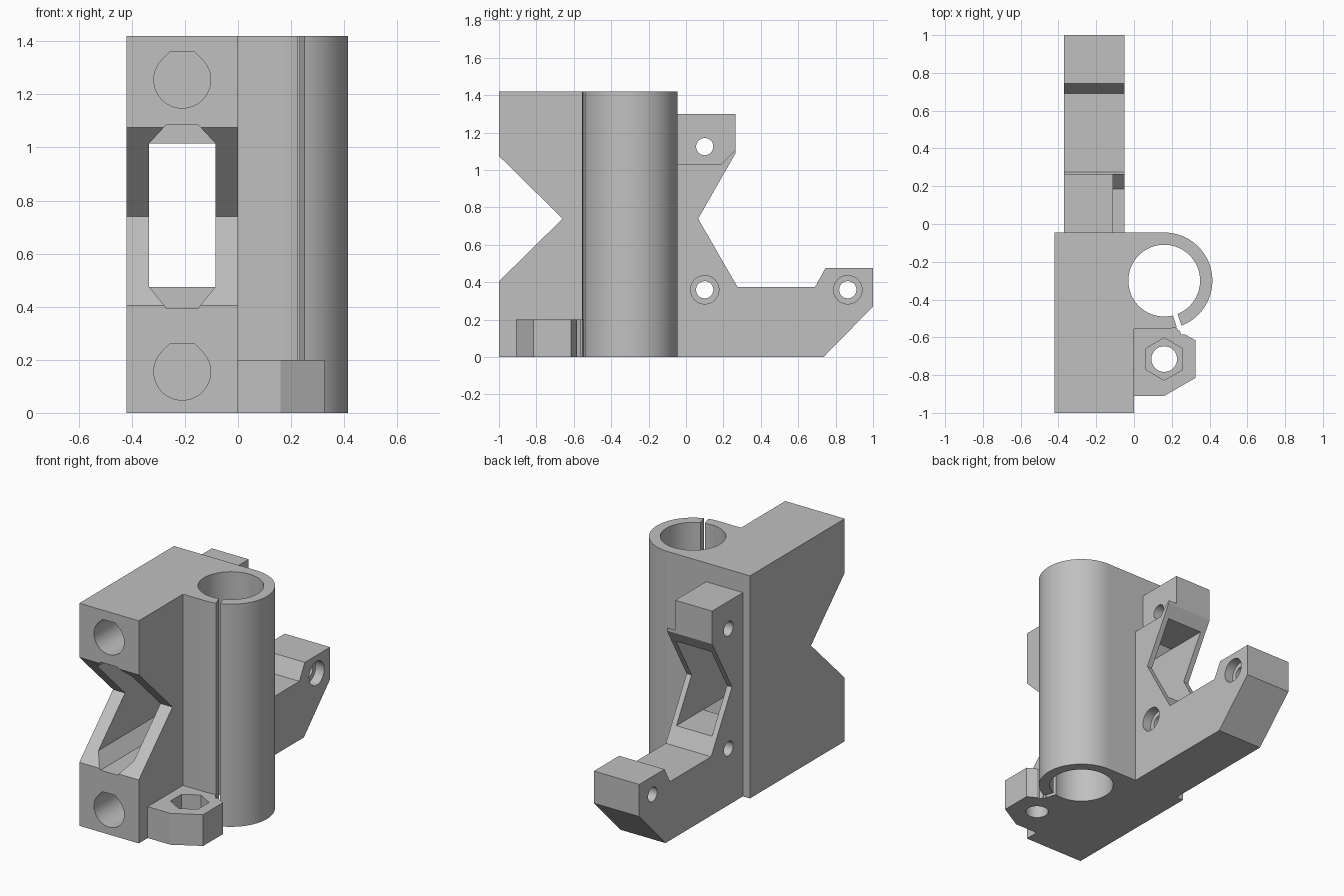
import bpy, bmesh, math
from mathutils import Vector

cube = bpy.data.objects.get("Cube")
if cube:
    bpy.data.objects.remove(cube, do_unlink=True)

grey = bpy.data.materials.new("plain_grey")
grey.use_nodes = True
colour = (0.53, 0.53, 0.53, 1)
grey.diffuse_color = colour
for node in grey.node_tree.nodes:
    if node.type == 'BSDF_PRINCIPLED':
        node.inputs["Base Color"].default_value = colour

PLACE = {
    'x': lambda a, b, h: (h, a, b),
    'y': lambda a, b, h: (a, h, b),
    'z': lambda a, b, h: (a, b, h),
}


def prism(name, outline, axis, low, high):
    """Extrude a flat outline along an axis."""
    bm = bmesh.new()
    ends = [[bm.verts.new(PLACE[axis](a, b, h)) for a, b in outline] for h in (low, high)]
    for ring in ends:
        bm.faces.new(ring)
    count = len(outline)
    for i in range(count):
        j = (i + 1) % count
        bm.faces.new((ends[0][i], ends[0][j], ends[1][j], ends[1][i]))
    bmesh.ops.recalc_face_normals(bm, faces=bm.faces)
    mesh = bpy.data.meshes.new(name)
    bm.to_mesh(mesh)
    bm.free()
    mesh.materials.append(grey)
    obj = bpy.data.objects.new(name, mesh)
    bpy.context.collection.objects.link(obj)
    return obj


def arc(cx, cy, r, start=0, end=360, steps=48):
    """Points on an arc; a full turn leaves out the repeated last point."""
    last = steps if end - start == 360 else steps + 1
    turns = [math.radians(start + (end - start) * i / steps) for i in range(last)]
    return [(cx + r * math.cos(t), cy + r * math.sin(t)) for t in turns]


def combine(target, other, operation):
    """Apply a boolean and remove the helper."""
    mod = target.modifiers.new("join", 'BOOLEAN')
    mod.operation = operation
    mod.solver = 'EXACT'
    mod.object = other
    bpy.context.view_layer.objects.active = target
    bpy.ops.object.modifier_apply(modifier=mod.name)
    bpy.data.objects.remove(other, do_unlink=True)


HEIGHT = 1.42
BACK = -0.045
CX, CY, OUTER, BORE = 0.16, -0.3, 0.255, 0.19
MID = -0.21

# Rod block with a notched front
body = prism("rod_clamp_body", [
    (-1, 0), (BACK, 0), (BACK, HEIGHT), (-1, HEIGHT),
    (-1, 1.075), (-0.66, 0.74), (-1, 0.405)], 'x', -0.42, 0)

# Round bearing sleeve
sleeve = prism("bearing_sleeve",
               [(-0.06, CY - OUTER)] + arc(CX, CY, OUTER, -90, 90) + [(-0.06, CY + OUTER)],
               'z', 0, HEIGHT)

# Nut holder at the foot
nut_holder = prism("nut_holder", [
    (-0.05, -0.91), (0.16, -0.91), (0.325, -0.815), (0.325, -0.615), (0.27, -0.585),
    (0.25, -0.585), (0.24, -0.56), (0.2, -0.54), (0.18, -0.52), (-0.05, -0.52)], 'z', 0, 0.2)

# Rear arm
arm = prism("rear_arm", [
    (-0.1, 0), (0.735, 0), (1, 0.27), (1, 0.475), (0.745, 0.475), (0.69, 0.375),
    (0.275, 0.375), (0.065, 0.74), (0.265, 1.09), (0.265, 1.3), (-0.1, 1.3)],
    'x', -0.37, -0.05)

for part in (sleeve, nut_holder, arm):
    combine(body, part, 'UNION')

cutters = []

# Bore and clamping slit of the sleeve
cutters.append(prism("bore_cutter", arc(CX, CY, BORE, steps=64), 'z', -0.1, 1.6))
out = Vector((math.cos(math.radians(-72)), math.sin(math.radians(-72))))
side = Vector((-out.y, out.x)) * 0.013
centre = Vector((CX, CY))
slit = [centre + out * r + side * s for r, s in ((0.15, -1), (0.275, -1), (0.275, 1), (0.15, 1))]
cutters.append(prism("slit_cutter", slit, 'z', -0.1, 1.6))

# Window: chamfered in the block, plain in the arm
cutters.append(prism("front_window_cutter", [
    (MID - 0.06, 0.395), (MID + 0.06, 0.395), (MID + 0.125, 0.475), (MID + 0.125, 1.015),
    (MID + 0.06, 1.085), (MID - 0.06, 1.085), (MID - 0.125, 1.015), (MID - 0.125, 0.475)],
    'y', -1.1, -0.05))
cutters.append(prism("rear_window_cutter", [
    (MID - 0.125, 0.475), (MID + 0.125, 0.475), (MID + 0.125, 1.015), (MID - 0.125, 1.015)],
    'y', -0.2, 0.5))

# Rod holes with flattened tops
for z in (0.155, 1.255):
    r = 0.107
    hole = arc(MID, z, r, 135, 405, 36) + [(MID + 0.044, z + r), (MID - 0.044, z + r)]
    cutters.append(prism("rod_hole_cutter", hole, 'y', -1.1, -0.1))

# Screw holes through the arm, with recesses for the heads
for y, z in ((0.1, 0.36), (0.865, 0.36), (0.1, 1.125)):
    cutters.append(prism("screw_hole_cutter", arc(y, z, 0.046, steps=32), 'x', -0.5, 0.1))
    if z < 1:
        cutters.append(prism("screw_recess_cutter", arc(y, z, 0.076, steps=32), 'x', -0.11, 0.1))
cutters.append(prism("shelf_cutter", [
    (BACK, 1.03), (0.185, 1.03), (0.3, 1.145), (0.3, 1.4), (BACK, 1.4)], 'x', -0.11, 0.05))

# Nut pocket and its screw hole
cutters.append(prism("nut_pocket_cutter", arc(CX, -0.715, 0.112, 30, 390, 6), 'z', 0.1, 0.3))
cutters.append(prism("nut_hole_cutter", arc(CX, -0.715, 0.068, steps=32), 'z', -0.1, 0.2))

for cutter in cutters:
    combine(body, cutter, 'DIFFERENCE')

bpy.ops.object.select_all(action='DESELECT')
body.select_set(True)
bpy.context.view_layer.objects.active = body
bpy.ops.object.shade_smooth_by_angle(angle=math.radians(25))
